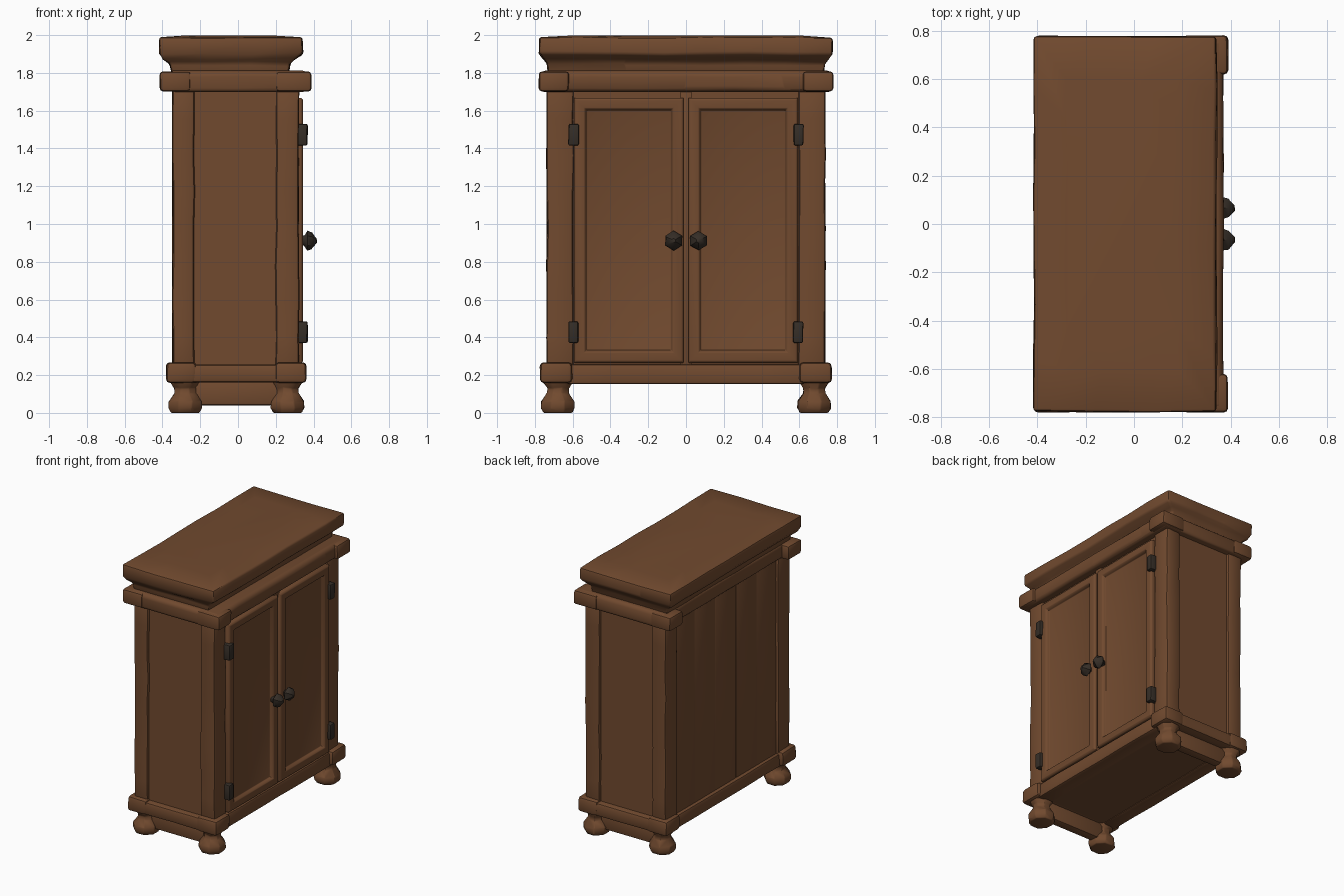
import bpy, bmesh, math, random

if "Cube" in bpy.data.objects:
    bpy.data.objects.remove(bpy.data.objects["Cube"])

random.seed(7)


def material(name, rgb):
    m = bpy.data.materials.new(name)
    m.diffuse_color = (*rgb, 1)
    m.use_nodes = True
    m.node_tree.nodes["Principled BSDF"].inputs["Base Color"].default_value = m.diffuse_color
    return m


WOOD = material("brown wood", (0.165, 0.068, 0.028))
IRON = material("dark iron", (0.036, 0.027, 0.020))


def finish(name, bm, mat, bevel=0.012):
    """Round the sharp edges, shade smooth and link the object."""
    bmesh.ops.recalc_face_normals(bm, faces=bm.faces)
    if bevel:
        sharp = [e for e in bm.edges if e.calc_face_angle(0) > 0.7]
        bmesh.ops.bevel(bm, geom=sharp, offset=bevel, segments=2, profile=0.5,
                        affect='EDGES', clamp_overlap=True)
    me = bpy.data.meshes.new(name)
    bm.to_mesh(me)
    bm.free()
    me.materials.append(mat)
    ob = bpy.data.objects.new(name, me)
    bpy.context.collection.objects.link(ob)
    bpy.ops.object.select_all(action='DESELECT')
    ob.select_set(True)
    bpy.context.view_layer.objects.active = ob
    bpy.ops.object.shade_smooth_by_angle(angle=math.radians(40))
    return ob


def loft(name, rings, mat=WOOD, bevel=0.012, wear=0.0):
    """Skin closed rings of points; wear shifts the points for a hand-hewn look."""
    bm = bmesh.new()
    r = lambda: random.uniform(-wear, wear)
    vs = [[bm.verts.new((x + r(), y + r(), z + (r() if 0 < i < len(rings) - 1 else 0)))
           for x, y, z in ring] for i, ring in enumerate(rings)]
    n = len(rings[0])
    for a, b in zip(vs, vs[1:]):
        for k in range(n):
            bm.faces.new((a[k], a[(k + 1) % n], b[(k + 1) % n], b[k]))
    bm.faces.new(vs[0][::-1])
    bm.faces.new(vs[-1])
    return finish(name, bm, mat, bevel)


def rect(x0, x1, y0, y1, z, nx=1, ny=1):
    """Rectangle outline with nx and ny segments per side."""
    p = [(x0 + (x1 - x0) * i / nx, y0, z) for i in range(nx)]
    p += [(x1, y0 + (y1 - y0) * i / ny, z) for i in range(ny)]
    p += [(x1 - (x1 - x0) * i / nx, y1, z) for i in range(nx)]
    p += [(x0, y1 - (y1 - y0) * i / ny, z) for i in range(ny)]
    return p


def block(name, x, y, z, mat=WOOD, bevel=0.012, wear=0.0, n=(1, 1, 1)):
    rings = [rect(*x, *y, z[0] + (z[1] - z[0]) * i / n[2], n[0], n[1])
             for i in range(n[2] + 1)]
    return loft(name, rings, mat, bevel, wear)


def circle(cx, cy, r, z, n=8):
    return [(cx + r * math.cos((k + .5) * math.tau / n),
             cy + r * math.sin((k + .5) * math.tau / n), z) for k in range(n)]


# Top slab with an undercut lower edge and a slightly crowned top
loft("top_slab", [rect(*q, 3, 7) for q in (
    (-0.35, 0.27, -0.73, 0.73, 1.80),
    (-0.36, 0.275, -0.735, 0.735, 1.85),
    (-0.395, 0.30, -0.755, 0.755, 1.872),
    (-0.415, 0.343, -0.777, 0.777, 1.90),
    (-0.415, 0.338, -0.775, 0.775, 1.985),
    (-0.28, 0.18, -0.60, 0.60, 1.998))], wear=0.004)

# Cornice moulding with swollen corners at front and back
loft("cornice", [rect(*q, 2, 6) for q in (
    (-0.345, 0.355, -0.765, 0.765, 1.70),
    (-0.355, 0.370, -0.772, 0.772, 1.72),
    (-0.355, 0.370, -0.772, 0.772, 1.79),
    (-0.35, 0.350, -0.755, 0.755, 1.812))], wear=0.003)
for s, side in ((-1, "left"), (1, "right")):
    for x, end in (((0.20, 0.388), "front"), ((-0.413, -0.25), "back")):
        y = sorted((s * 0.62, s * 0.778))
        block(f"cornice_corner_{end}_{side}", x, y, (1.702, 1.808), bevel=0.018, wear=0.003)

# Carcass, back panel planks and bottom board
block("carcass", (-0.31, 0.305), (-0.718, 0.718), (0.16, 1.76), bevel=0)
for i in range(5):
    y = -0.61 + i * 0.244
    block(f"back_plank_{i + 1}", (-0.326, -0.30), (y, y + 0.243), (0.2, 1.74), bevel=0.003)

for s, side in ((-1, "left"), (1, "right")):
    # Corner posts
    y = sorted((s * 0.595, s * 0.737))
    block(f"front_post_{side}", (0.20, 0.323), y, (0.2, 1.75), bevel=0.018, wear=0.004, n=(1, 1, 8))
    block(f"back_post_{side}", (-0.347, -0.23), y, (0.2, 1.75), bevel=0.018, wear=0.004, n=(1, 1, 8))

    # Base moulding on the sides, with heavier corner blocks
    y = sorted((s * 0.60, s * 0.765))
    block(f"side_base_{side}", (-0.35, 0.34), y, (0.16, 0.257), bevel=0.018, wear=0.003, n=(4, 1, 1))
    for x, end in (((0.20, 0.362), "front"), ((-0.38, -0.22), "back")):
        yc = sorted((s * 0.60, s * 0.772))
        block(f"base_corner_{end}_{side}", x, yc, (0.158, 0.268), bevel=0.022, wear=0.004)

    # Board between the feet
    y = sorted((s * 0.63, s * 0.70))
    block(f"foot_board_{side}", (-0.25, 0.25), y, (0.04, 0.165))

    # Turned feet
    for cx, end in ((0.262, "front"), (-0.28, "back")):
        prof = ((0.080, 0), (0.095, 0.025), (0.094, 0.06), (0.062, 0.105), (0.06, 0.13), (0.085, 0.165))
        loft(f"foot_{end}_{side}", [circle(cx, s * 0.678, r, z) for r, z in prof], bevel=0.006, wear=0.003)

    # Door with a sunken panel
    y0, y1 = sorted((s * 0.012, s * 0.593))
    bm = bmesh.new()
    lo, hi = ([bm.verts.new((x, y, z)) for y, z in ((y0, 0.265), (y1, 0.265), (y1, 1.668), (y0, 1.668))]
              for x in (0.29, 0.335))
    for k in range(4):
        bm.faces.new((lo[k], lo[(k + 1) % 4], hi[(k + 1) % 4], hi[k]))
    bm.faces.new(lo[::-1])
    front = bm.faces.new(hi)
    bm.normal_update()
    for thick, depth in ((0.014, 0.010), (0.064, 0.0), (0.014, -0.014), (0.003, -0.012)):
        bmesh.ops.inset_region(bm, faces=[front], thickness=thick, depth=depth)
    finish(f"door_{side}", bm, WOOD, 0.004)

    # Hinges
    y = sorted((s * 0.568, s * 0.622))
    for z, lvl in (((1.415, 1.53), "upper"), ((0.37, 0.485), "lower")):
        block(f"hinge_{lvl}_{side}", (0.30, 0.368), y, z, IRON, 0.010, 0.003)

    # Faceted knob
    prof = ((0.022, 0.33), (0.028, 0.352), (0.052, 0.368), (0.044, 0.39), (0.012, 0.416))
    loft(f"knob_{side}", [[(z, s * 0.066 + a - 0, 0.912 + b) for a, b, z in circle(0, 0, r, z, 6)]
                          for r, z in prof], IRON, 0, 0.002)

# Rails between the posts, front and back
block("front_base_rail", (0.22, 0.338), (-0.63, 0.63), (0.152, 0.257), bevel=0.015, wear=0.003, n=(1, 6, 1))
block("back_base_rail", (-0.352, -0.24), (-0.63, 0.63), (0.152, 0.25), bevel=0.015, wear=0.003, n=(1, 6, 1))
block("door_centre_strip", (0.29, 0.322), (-0.03, 0.03), (0.25, 1.70), bevel=0.004)
